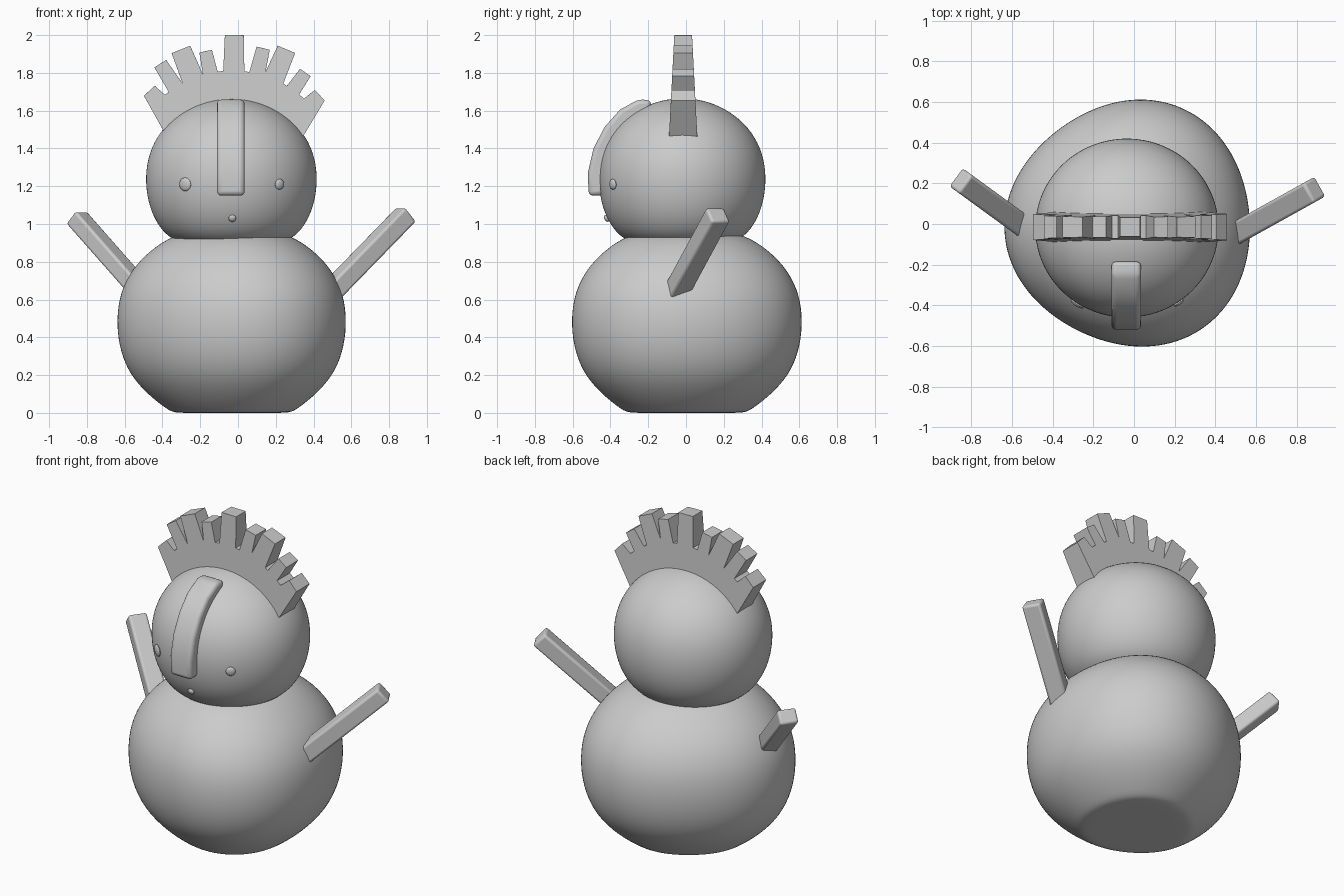
import bpy, bmesh
from math import radians, sin, cos, pi, sqrt
from mathutils import Vector

cube = bpy.data.objects.get("Cube")
if cube:
    bpy.data.objects.remove(cube, do_unlink=True)

grey = bpy.data.materials.new("plain_grey")
grey.use_nodes = True
GREY = (0.6, 0.6, 0.6, 1)
grey.diffuse_color = GREY
grey.node_tree.nodes["Principled BSDF"].inputs["Base Color"].default_value = GREY


def finish(name, bm, bevel=0, subsurf=0, angle=40):
    """Turn a bmesh into a smooth shaded object with optional modifiers."""
    bmesh.ops.recalc_face_normals(bm, faces=bm.faces)
    mesh = bpy.data.meshes.new(name)
    bm.to_mesh(mesh)
    bm.free()
    mesh.materials.append(grey)
    ob = bpy.data.objects.new(name, mesh)
    bpy.context.collection.objects.link(ob)
    if bevel:
        mod = ob.modifiers.new("Bevel", "BEVEL")
        mod.width, mod.segments = bevel, 3
        mod.limit_method = "ANGLE"
    if subsurf:
        mod = ob.modifiers.new("Subdivision", "SUBSURF")
        mod.levels = mod.render_levels = subsurf
    bpy.ops.object.select_all(action="DESELECT")
    ob.select_set(True)
    bpy.context.view_layer.objects.active = ob
    bpy.ops.object.shade_smooth_by_angle(angle=radians(angle))
    return ob


def lathe(name, profile, centre, radius_rule, steps=32):
    """Ball turned from (radius, height) points; the rule varies it by angle."""
    bm = bmesh.new()
    rings = []
    for r, z in profile:
        ring = []
        for i in range(steps):
            a = 2 * pi * i / steps
            k = r * radius_rule(a)
            ring.append(bm.verts.new((centre[0] + k * cos(a), centre[1] + k * sin(a), z)))
        rings.append(ring)
    for low, high in zip(rings, rings[1:]):
        for i in range(steps):
            j = (i + 1) % steps
            bm.faces.new((low[i], low[j], high[j], high[i]))
    for ring, z in ((rings[0], profile[0][1]), (rings[-1], profile[-1][1])):
        tip = bm.verts.new((*centre, z))
        for i in range(steps):
            bm.faces.new((ring[i], ring[(i + 1) % steps], tip))
    return finish(name, bm, subsurf=2, angle=80)


def slab(name, outline, place, bevel):
    """Closed outline given thickness; place(u, v, side) sets each point."""
    bm = bmesh.new()
    a, b = [[bm.verts.new(place(u, v, s)) for u, v in outline] for s in (-1, 1)]
    bm.faces.new(a)
    bm.faces.new(b)
    for i in range(len(a)):
        j = (i + 1) % len(a)
        bm.faces.new((a[i], a[j], b[j], b[i]))
    return finish(name, bm, bevel)


# Body and head: slightly uneven turned balls
lathe("body", [(0.15, 0), (0.28, 0), (0.32, 0.005), (0.36, 0.03), (0.45, 0.1), (0.54, 0.2),
               (0.592, 0.32), (0.613, 0.46), (0.602, 0.6), (0.56, 0.71), (0.49, 0.81),
               (0.37, 0.91), (0.25, 0.96)], (-0.03, 0),
      lambda a: 1 + 0.033 * cos(3 * a - radians(195)) + 0.024 * cos(a))
lathe("head", [(0.2, 0.87), (0.325, 0.92), (0.39, 0.99), (0.438, 1.09), (0.46, 1.22),
               (0.447, 1.35), (0.4, 1.46), (0.32, 1.555), (0.2, 1.63), (0.08, 1.662)],
      (-0.035, -0.02), lambda a: 1 - 0.025 * sin(a) ** 2)

# Crest: fan of teeth (angle, tip radius, half width) around the head centre
FAN = Vector((-0.03, 1.25))
TEETH = [(43, .633, .038), (55, .674, .034), (67, .733, .05), (76.5, .7, .036), (89.2, .75, .05),
         (102, .68, .034), (112, .727, .053), (122.5, .71, .037), (134, .633, .039)]


def fan(angle, r, across=0):
    a = radians(angle)
    return FAN + Vector((cos(a) * r - sin(a) * across, sin(a) * r + cos(a) * across))


outline = [fan(28, 0.41)]
for i, (ang, tip, half) in enumerate(TEETH):
    if i:
        outline.append(fan(ang, 0.56, -half - 0.006))
    outline += [fan(ang, tip, -half), fan(ang, tip, half)]
    if i < len(TEETH) - 1:
        outline.append(fan(ang, 0.56, half + 0.006))
outline += [fan(150 - i * 11, 0.39) for i in range(11)]
slab("crest", outline,
     lambda x, z, s: (x, -0.015 + s * (0.073 - 0.052 * max(z - 1.5, -0.1)), z), 0.011)

# Nose: curved strip lying down the front of the head
nose = [(-.185, 1.655), (-.25, 1.66), (-.35, 1.605), (-.43, 1.515), (-.49, 1.4), (-.52, 1.27),
        (-.515, 1.15), (-.44, 1.15), (-.42, 1.3), (-.38, 1.42), (-.28, 1.54), (-.185, 1.61)]
slab("nose", nose, lambda y, z, s: (-0.038 + s * 0.073, y, z), 0.025)

# Arms: bevelled sticks running from inside the body out to the hand
for name, base, tip, size in (
        ("left_arm", (0.53, -0.03, 0.68), (0.89, 0.17, 1.05), (0.11, 0.1)),
        ("right_arm", (-0.56, 0, 0.70), (-0.855, 0.215, 1.035), (0.11, 0.09))):
    base, tip = Vector(base), Vector(tip)
    axis = (tip - base).normalized()
    base -= axis * 0.07
    bm = bmesh.new()
    bmesh.ops.create_cube(bm, size=1)
    bmesh.ops.scale(bm, vec=(*size, (tip - base).length), verts=bm.verts)
    arm = finish(name, bm, 0.014)
    arm.rotation_mode = "QUATERNION"
    arm.rotation_quaternion = axis.to_track_quat("Z", "Y")
    arm.location = (base + tip) / 2

# Eyes and mouth: shallow buttons set into the face
for name, x, z, ring, size in (("right_eye", -0.28, 1.21, 0.447, 0.036),
                               ("left_eye", 0.22, 1.21, 0.447, 0.028),
                               ("mouth", -0.03, 1.03, 0.4, 0.02)):
    dx = x + 0.035
    spot = Vector((x, -0.02 - sqrt(ring ** 2 - dx ** 2), z))
    bm = bmesh.new()
    bmesh.ops.create_uvsphere(bm, u_segments=20, v_segments=10, radius=1)
    bmesh.ops.scale(bm, vec=(size, size, 0.012), verts=bm.verts)
    button = finish(name, bm)
    button.rotation_mode = "QUATERNION"
    button.rotation_quaternion = (spot - Vector((-0.035, -0.02, 1.24))).to_track_quat("Z", "Y")
    button.location = spot
